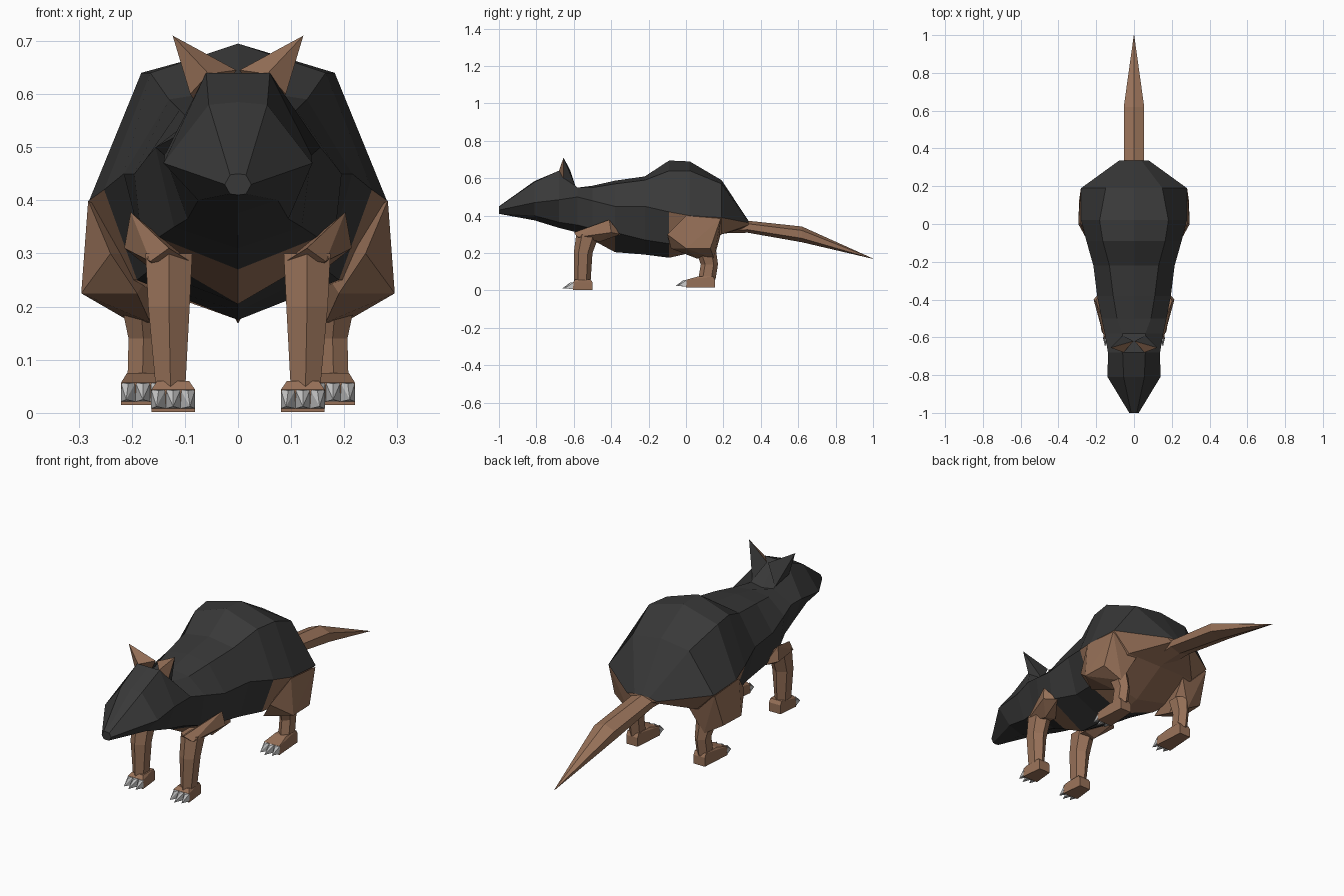
import bpy, bmesh, math

if "Cube" in bpy.data.objects:
    bpy.data.objects.remove(bpy.data.objects["Cube"])


def material(name, color):
    m = bpy.data.materials.new(name)
    m.diffuse_color = (*color, 1)
    m.use_nodes = True
    m.node_tree.nodes["Principled BSDF"].inputs["Base Color"].default_value = m.diffuse_color
    return m


FUR = material("charcoal fur", (0.04, 0.04, 0.04))
SKIN = material("brown skin", (0.31, 0.165, 0.098))
CLAW = material("pale claw", (0.58, 0.58, 0.58))


def finish(name, bm, mats, rule=None):
    """Turn a bmesh into a flat-shaded object, colouring faces by rule."""
    bmesh.ops.recalc_face_normals(bm, faces=bm.faces)
    bm.normal_update()
    if rule:
        for f in bm.faces:
            f.material_index = rule(f)
    me = bpy.data.meshes.new(name)
    bm.to_mesh(me)
    bm.free()
    for m in mats:
        me.materials.append(m)
    ob = bpy.data.objects.new(name, me)
    bpy.context.collection.objects.link(ob)
    return ob


def skin_rings(bm, rings):
    """Bridge rings of points and cap both ends."""
    vs = [[bm.verts.new(p) for p in r] for r in rings]
    n = len(vs[0])
    for a, b in zip(vs, vs[1:]):
        for i in range(n):
            j = (i + 1) % n
            bm.faces.new((a[i], a[j], b[j], b[i]))
    bm.faces.new(vs[0])
    bm.faces.new(vs[-1])


def hull(bm, pts):
    verts = [bm.verts.new(p) for p in pts]
    bmesh.ops.convex_hull(bm, input=verts)


def both(pts, s):
    return [(s * x, y, z) for x, y, z in pts]


def pair_hull(name, pts, mats, rule=None):
    """Left and right copies of a faceted block."""
    for s, side in ((1, "left"), (-1, "right")):
        bm = bmesh.new()
        hull(bm, both(pts, s))
        finish(f"{side}_{name}", bm, mats, rule)


def pair_leg(name, sections):
    """Six-sided leg from (x, y, z, radius x, radius y) sections."""
    for s, side in ((1, "left"), (-1, "right")):
        bm = bmesh.new()
        skin_rings(bm, [[(s * (cx + rx * math.cos(math.radians(60 * k + 30)) / 0.866),
                          cy + ry * math.sin(math.radians(60 * k + 30)), z)
                         for k in range(6)] for cx, cy, z, rx, ry in sections])
        finish(f"{side}_{name}", bm, [SKIN])


def pair_foot(name, cx, front, back, z0, top, claw_tip):
    """Tapered foot block with three claws across the toe edge."""
    mid = z0 + 0.042
    pts = [(cx + dx, front, z) for dx in (-0.041, 0.041) for z in (z0, mid)]
    pts += [(cx + dx, back, z) for dx in (-0.03, 0.03) for z in (z0, mid)]
    pts += [(cx + dx, y, top) for dx in (-0.03, 0.03) for y in (back - 0.09, back - 0.01)]
    pair_hull(name + "_foot", pts, [SKIN])
    for s, side in ((1, "left"), (-1, "right")):
        bm = bmesh.new()
        for k in (-1, 0, 1):
            c = cx + 0.0275 * k
            tip = claw_tip if k == 0 else claw_tip + 0.012
            hull(bm, both([(c - 0.014, front, z0 + 0.006), (c + 0.014, front, z0 + 0.006),
                           (c - 0.014, front + 0.005, mid), (c + 0.014, front + 0.005, mid),
                           (c, front - 0.015, mid - 0.002),
                           (c + 0.004 * k, tip, z0 + 0.01)], s))
        finish(f"{side}_{name}_claws", bm, [CLAW])


# Body and head: y, top z, three (x, z) side points, bottom z
sections = [
    (-1.00, .450, .015, .448, .025, .430, .015, .412, .410),
    (-0.81, .585, .055, .580, .140, .470, .075, .400, .375),
    (-0.68, .640, .060, .640, .138, .485, .095, .365, .335),
    (-0.58, .540, .060, .550, .155, .500, .120, .350, .310),
    (-0.50, .560, .090, .550, .172, .480, .150, .330, .270),
    (-0.38, .587, .110, .570, .195, .450, .180, .310, .205),
    (-0.22, .610, .130, .590, .215, .450, .165, .270, .192),
    (-0.09, .695, .165, .640, .252, .420, .190, .250, .175),
    (0.02, .690, .182, .640, .280, .400, .210, .250, .200),
    (0.19, .590, .150, .570, .280, .390, .190, .300, .300),
    (0.335, .372, .040, .370, .080, .362, .050, .350, .340),
]
rings = []
for y, zt, x1, z1, x2, z2, x3, z3, zb in sections:
    side = [(x1, y, z1), (x2, y, z2), (x3, y, z3)]
    rings.append([(0, y, zt)] + side + [(0, y, zb)] + both(side[::-1], -1))


def body_color(f):
    c = f.calc_center_median()
    rump = c.y > -0.04 and c.z < 0.36
    chest = -0.5 < c.y < -0.36 and f.normal.z < -0.6
    return 1 if rump or chest else 0


bm = bmesh.new()
skin_rings(bm, rings)
finish("body", bm, [FUR, SKIN], body_color)

# Ears: brown inside, dark behind
pair_hull("ear", [(.003, -.62, .645), (.055, -.68, .638), (.09, -.655, .60),
                  (.06, -.59, .555), (.123, -.655, .71)],
          [FUR, SKIN], lambda f: 1 if f.normal.y < -0.2 else 0)

# Tail
bm = bmesh.new()
skin_rings(bm, [[(rx * math.sin(math.radians(60 * k)) / 0.866, y,
                  z + rz * math.cos(math.radians(60 * k))) for k in range(6)]
                for y, z, rx, rz in [(.18, .335, .050, .030), (.33, .341, .054, .032),
                                     (.62, .300, .054, .042), (1.0, .170, .001, .001)]])
finish("tail", bm, [SKIN])

# Shoulders and thighs
pair_hull("shoulder", [(.202, -.41, .378), (.214, -.40, .31), (.13, -.60, .31),
                       (.165, -.58, .285), (.09, -.56, .285), (.17, -.35, .30),
                       (.09, -.46, .275), (.15, -.46, .26)], [SKIN])
pair_hull("thigh", [(.282, .0, .40), (.282, .185, .385), (.295, .0, .225),
                    (.29, .13, .225), (.24, -.10, .30), (.19, -.08, .225),
                    (.165, .06, .17), (.20, .15, .17), (.14, .185, .30)], [SKIN])

# Legs
pair_leg("front_leg", [(.130, -.525, .30, .044, .062), (.130, -.550, .20, .039, .050),
                       (.127, -.555, .05, .028, .045)])
pair_leg("rear_leg", [(.185, .105, .22, .038, .055), (.178, .125, .14, .028, .046),
                      (.180, .112, .06, .028, .046)])

# Feet
pair_foot("front", .122, -.605, -.50, .002, .060, -.66)
pair_foot("rear", .179, .000, .155, .015, .075, -.055)
